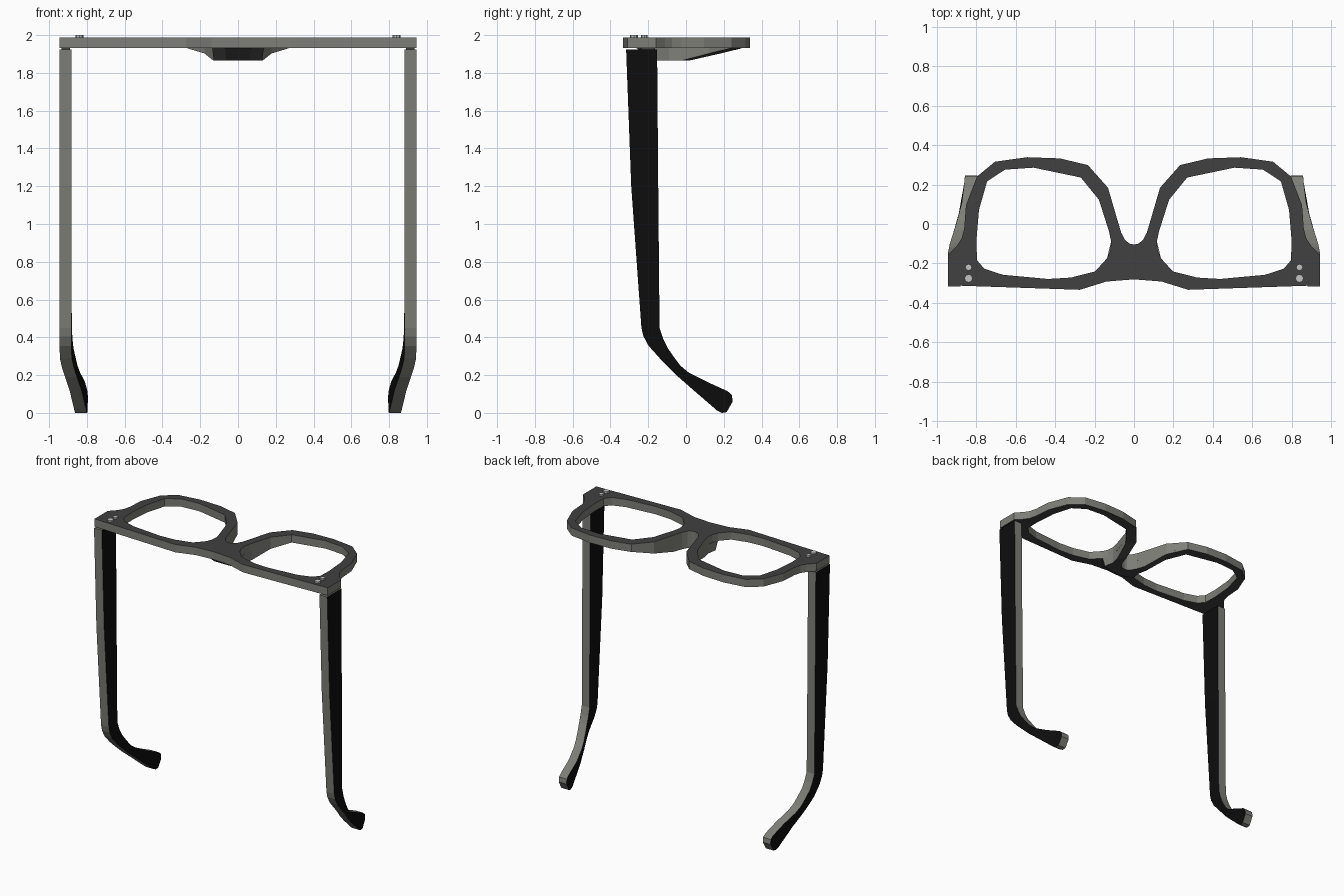
import bpy, bmesh
from mathutils import Vector

if "Cube" in bpy.data.objects:
    bpy.data.objects.remove(bpy.data.objects["Cube"])


def mat(name, c):
    m = bpy.data.materials.new(name)
    m.diffuse_color = (*c, 1)
    m.use_nodes = True
    m.node_tree.nodes["Principled BSDF"].inputs["Base Color"].default_value = m.diffuse_color
    return m


EDGE = mat("edge grey", (0.21, 0.21, 0.19))
DARK = mat("frame charcoal", (0.052, 0.052, 0.052))
BLACK = mat("temple black", (0.004, 0.004, 0.004))
SILVER = mat("rivet silver", (0.55, 0.55, 0.55))


def finish(bm, name, mats, rule=lambda n: 0):
    bmesh.ops.recalc_face_normals(bm, faces=bm.faces)
    bm.normal_update()
    for f in bm.faces:
        f.material_index = rule(f.normal)
    me = bpy.data.meshes.new(name)
    bm.to_mesh(me)
    bm.free()
    for m in mats:
        me.materials.append(m)
    ob = bpy.data.objects.new(name, me)
    bpy.context.collection.objects.link(ob)
    return ob


def loft(name, sections, mats, rule):
    """Join equal-length point rings and cap both ends."""
    bm = bmesh.new()
    rings = [[bm.verts.new(p) for p in s] for s in sections]
    n = len(rings[0])
    for a, b in zip(rings, rings[1:]):
        for i in range(n):
            j = (i + 1) % n
            bm.faces.new((a[i], a[j], b[j], b[i]))
    bm.faces.new(rings[0])
    bm.faces.new(rings[-1])
    return finish(bm, name, mats, rule)


# Front frame: half outline mirrored, with two lens openings
ZB, ZT, DY = 1.931, 1.988, -0.004
outer = [(0, -.277), (.14, -.288), (.275, -.33), (.945, -.307), (.945, -.155),
         (.90, -.108), (.875, -.07), (.862, -.02), (.853, .10), (.797, .245),
         (.706, .32), (.543, .343), (.376, .337), (.234, .303), (.132, .188),
         (.086, .03), (.065, -.04), (.045, -.078), (.022, -.096), (0, -.10)]
hole = [(.80, -.08), (.787, .076), (.746, .22), (.655, .28), (.51, .29),
        (.27, .24), (.178, .127), (.125, -.04), (.116, -.085), (.12, -.13),
        (.137, -.17), (.198, -.237), (.32, -.268), (.437, -.275),
        (.665, -.254), (.76, -.223), (.797, -.18)]
loops = [outer + [(-x, y) for x, y in outer[-2:0:-1]],
         hole, [(-x, y) for x, y in hole]]
bm = bmesh.new()
edges = []
for lp in loops:
    vs = [bm.verts.new((x, y + DY, ZB)) for x, y in lp]
    edges += [bm.edges.new((vs[i - 1], vs[i])) for i in range(len(vs))]
bmesh.ops.triangle_fill(bm, edges=edges, use_beauty=True)
ext = bmesh.ops.extrude_face_region(bm, geom=bm.faces[:], use_keep_orig=True)
for v in ext["geom"]:
    if isinstance(v, bmesh.types.BMVert):
        v.co.z = ZT
finish(bm, "front_frame", [EDGE, DARK], lambda n: int(abs(n.z) > .7))

# Nose bridge: (nose-side xy, lens-side xy at top, lens-side xy at bottom, depth)
st = [((0, -.10), (0, -.26), (0, -.18), .066),
      ((.022, -.096), (.07, -.26), (.06, -.18), .066),
      ((.045, -.078), (.137, -.17), (.128, -.155), .066),
      ((.065, -.04), (.116, -.085), (.116, -.085), .066),
      ((.084, .02), (.13, -.02), (.13, -.02), .066),
      ((.132, .188), (.178, .127), (.178, .127), .028),
      ((.23, .298), (.268, .238), (.268, .238), .001)]


def nose_ring(s, sx):
    o, it, ib, d = s
    pts = [(o, ZB + .002), (it, ZB + .002), (ib, ZB - d), (o, ZB - d)]
    return [Vector((sx * p[0], p[1] + DY, z)) for p, z in pts]


loft("nose_bridge",
     [nose_ring(s, -1) for s in st[:0:-1]] + [nose_ring(s, 1) for s in st],
     [EDGE, DARK], lambda n: int(n.z < -.3))

# Temples: (front edge y,z / back edge y,z) side profile, bending inward at the tip
profile = [((-.317, 1.923), (-.153, 1.923)), ((-.29, 1.2), (-.147, 1.2)),
           ((-.236, .45), (-.14, .45)), ((-.225, .405), (-.12, .39)),
           ((-.198, .355), (-.098, .345)), ((-.137, .287), (-.065, .297)),
           ((-.09, .24), (-.03, .25)), ((-.04, .19), (.015, .213)),
           ((.04, .12), (.11, .165)), ((.165, .012), (.22, .115)),
           ((.19, 0), (.243, .095)), ((.215, .004), (.247, .06))]
bend = [(-1, 0), (-.15, 0), (-.1, .01), (0, .042), (.1, .07), (.2, .084), (.3, .09)]


def inward(y):
    for (a, p), (b, q) in zip(bend, bend[1:]):
        if y <= b:
            return p + (q - p) * (y - a) / (b - a)
    return bend[-1][1]


def box(name, lo, hi, m):
    loft(name, [[(lo[0], lo[1], z), (hi[0], lo[1], z), (hi[0], hi[1], z),
                 (lo[0], hi[1], z)] for z in (lo[2], hi[2])], [m], lambda n: 0)


for side, sx in (("left", -1), ("right", 1)):
    rings = []
    for f, b in profile:
        xf, xb = .945 - inward(f[0]), .945 - inward(b[0])
        rings.append([(sx * xf, *f), (sx * xb, *b),
                      (sx * (xb - .063), *b), (sx * (xf - .063), *f)])
    loft(side + "_temple", rings, [EDGE, BLACK], lambda n: int(abs(n.x) > .6))

    # Hinge plate between temple and frame
    xs = sorted((sx * .89, sx * .935))
    box(side + "_hinge", (xs[0], -.235, 1.915), (xs[1], -.165, 1.935), DARK)

    # Two rivets on the frame corner
    for i, (y, r) in enumerate(((-.22, .017), (-.276, .021))):
        bm = bmesh.new()
        bmesh.ops.create_cone(bm, cap_ends=True, segments=8, radius1=r,
                              radius2=r, depth=.03)
        bmesh.ops.translate(bm, verts=bm.verts, vec=(sx * .84, y, 1.985))
        finish(bm, f"{side}_rivet_{i + 1}", [SILVER])
